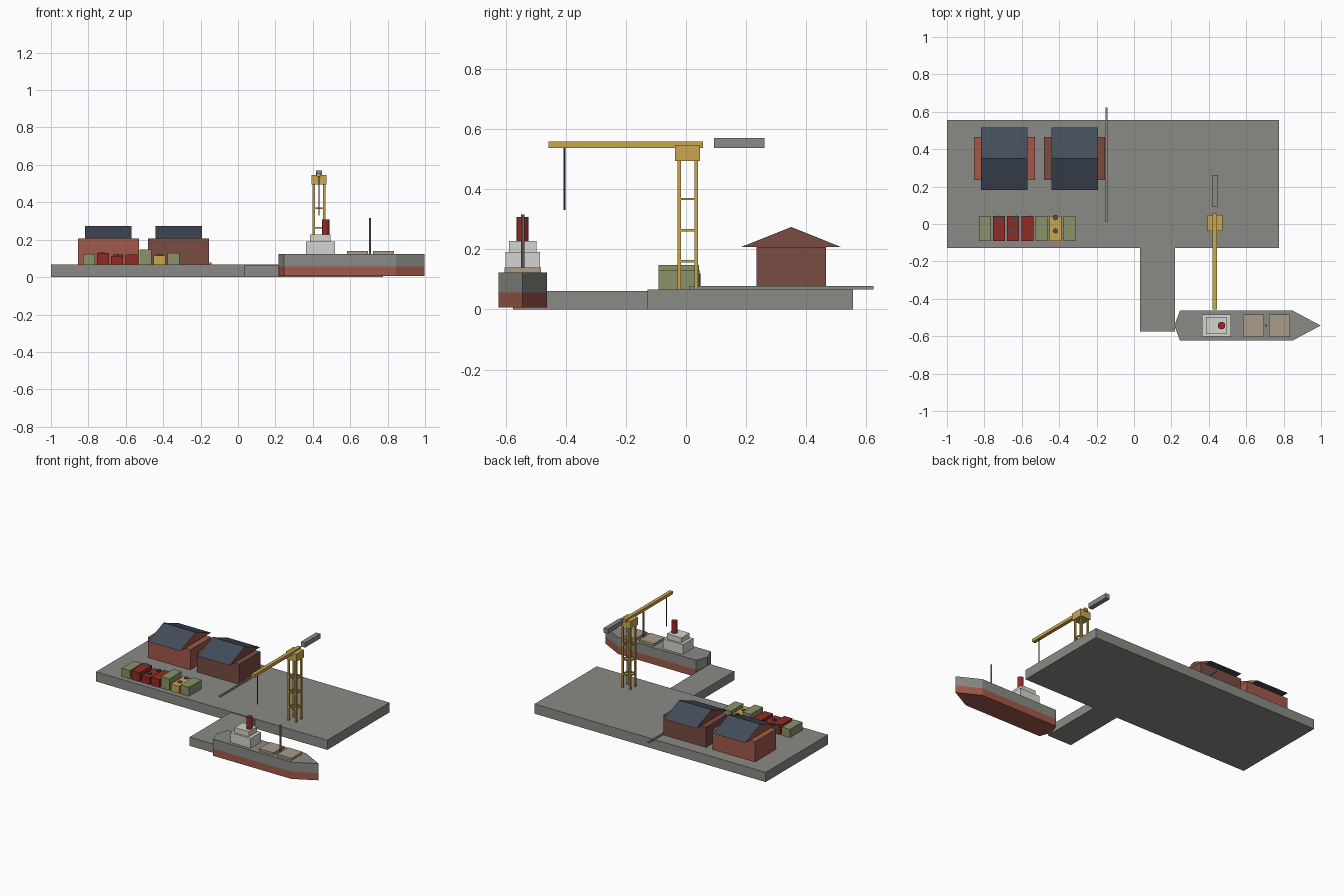
import bpy, bmesh, math

if "Cube" in bpy.data.objects:
    bpy.data.objects.remove(bpy.data.objects["Cube"])


def colour(name, hexa):
    m = bpy.data.materials.new(name)
    c = [int(hexa[i:i + 2], 16) / 255 for i in (0, 2, 4)]
    m.diffuse_color = [((v + .055) / 1.055) ** 2.4 if v > .04 else v / 12.92 for v in c] + [1]
    m.use_nodes = True
    m.node_tree.nodes["Principled BSDF"].inputs["Base Color"].default_value = m.diffuse_color
    return m


GREY = colour("concrete grey", "8a8a85")
BRICK = colour("brick red", "a2584a")
BROWN = colour("brown brick", "7a4c42")
SLATE = colour("slate blue", "434c5a")
RED = colour("dark red", "902c24")
GREEN = colour("olive green", "8a9268")
YELLOW = colour("crane yellow", "cba74f")
WHITE = colour("off white", "d4d4cf")
TAN = colour("hatch tan", "ab9c88")


def finish(bm, name, *mats):
    bmesh.ops.recalc_face_normals(bm, faces=bm.faces)
    me = bpy.data.meshes.new(name)
    bm.to_mesh(me)
    bm.free()
    for m in mats:
        me.materials.append(m)
    ob = bpy.data.objects.new(name, me)
    bpy.context.collection.objects.link(ob)
    return ob


def prism(name, pts, offset, *mats):
    """Extrude a closed 3D outline along an offset."""
    bm = bmesh.new()
    f = bm.faces.new([bm.verts.new(p) for p in pts])
    r = bmesh.ops.extrude_face_region(bm, geom=[f], use_keep_orig=True)
    bmesh.ops.translate(bm, vec=offset, verts=[v for v in r["geom"] if isinstance(v, bmesh.types.BMVert)])
    return finish(bm, name, *mats)


def box(name, x0, x1, y0, y1, z0, z1, mat):
    return prism(name, [(x0, y0, z0), (x1, y0, z0), (x1, y1, z0), (x0, y1, z0)], (0, 0, z1 - z0), mat)


def rod(name, x, y, z0, z1, r, mat, n=12):
    ring = [(x + r * math.cos(2 * math.pi * i / n), y + r * math.sin(2 * math.pi * i / n), z0) for i in range(n)]
    return prism(name, ring, (0, 0, z1 - z0), mat)


# Quay, pier and rail
Q = 0.067
box("quay", -1, 0.775, -0.128, 0.555, 0, Q, GREY)
box("pier", 0.032, 0.219, -0.575, -0.128, 0, 0.061, GREY)
box("rail", -0.152, -0.142, 0.01, 0.623, Q, 0.077, GREY)

# Sheds: brick body with a gable roof whose ends are brick
for n, (x, mat) in enumerate([(-0.693, BRICK), (-0.317, BROWN)], 1):
    box(f"shed_body_{n}", x - 0.163, x + 0.163, 0.234, 0.466, Q, 0.207, mat)
    roof = prism(f"shed_roof_{n}", [(x - 0.124, 0.182, 0.207), (x - 0.124, 0.517, 0.207), (x - 0.124, 0.35, 0.274)],
                 (0.248, 0, 0), SLATE, mat)
    for p in roof.data.polygons:
        p.material_index = int(abs(p.normal.x) > 0.9)

# Row of containers
row = [(GREEN, .124), (RED, .129), (RED, .113), (RED, .122), (GREEN, .147), (YELLOW, .116), (GREEN, .129)]
for i, (mat, top) in enumerate(row):
    x = -0.797 + 0.0755 * i
    box(f"container_{i + 1}", x - 0.032, x + 0.032, -0.092, 0.044, Q, top, mat)

# Dark drums poking out among the containers
for i, (x, y) in enumerate([(-0.725, 0.03), (-0.652, -0.037), (-0.63, 0.03), (-0.585, -0.037),
                            (-0.553, 0.03), (-0.42, 0.034), (-0.42, -0.037)], 1):
    rod(f"drum_{i}", x, y, Q, 0.12 if i < 6 and i > 1 else 0.131 if i == 1 else 0.12, 0.015, SLATE)

# Ship hull: red below the waterline, grey above
SY = -0.543
outline = [(0.246, -0.081), (0.846, -0.081), (0.998, 0), (0.846, 0.081), (0.246, 0.081), (0.216, 0)]
for name, z0, z1, mat in [("lower_hull", 0.007, 0.057, BRICK), ("upper_hull", 0.057, 0.123, GREY)]:
    prism(name, [(x, SY + y, z0) for x, y in outline], (0, 0, z1 - z0), mat)

# Ship superstructure, funnel, hatches and mast
box("lower_cabin", 0.364, 0.518, SY - 0.058, SY + 0.058, 0.123, 0.191, WHITE)
box("upper_cabin", 0.385, 0.495, SY - 0.045, SY + 0.045, 0.191, 0.227, WHITE)
rod("funnel", 0.468, SY, 0.227, 0.308, 0.02, RED)
for n, x in enumerate((0.639, 0.778), 1):
    box(f"hatch_{n}", x - 0.055, x + 0.055, SY - 0.06, SY + 0.06, 0.123, 0.139, TAN)
rod("mast", 0.706, SY, 0.123, 0.315, 0.006, GREY, 8)

# Crane tower: four legs tied by square frames of braces
CX, CY, DX, DY, T = 0.433, 0.006, 0.028, 0.028, 0.0055
for sx in (-1, 1):
    for sy in (-1, 1):
        x, y = CX + sx * DX, CY + sy * DY
        box("crane_leg", x - T, x + T, y - T, y + T, Q, 0.495, YELLOW)
for z in (0.16, 0.263, 0.367):
    for s in (-1, 1):
        x, y = CX + s * DX, CY + s * DY
        box("crane_brace", CX - DX, CX + DX, y - 0.004, y + 0.004, z - 0.004, z + 0.004, YELLOW)
        box("crane_brace", x - 0.004, x + 0.004, CY - DY, CY + DY, z - 0.004, z + 0.004, YELLOW)

# Crane head, boom, counterweight and hoist cable
box("crane_head", CX - 0.04, CX + 0.04, -0.037, 0.047, 0.494, 0.546, YELLOW)
box("crane_boom", CX - 0.012, CX + 0.012, -0.457, 0.057, 0.537, 0.558, YELLOW)
box("counterweight", CX - 0.016, CX + 0.016, 0.093, 0.261, 0.537, 0.57, GREY)
rod("hoist_cable", CX, -0.404, 0.33, 0.54, 0.0035, SLATE, 6)
